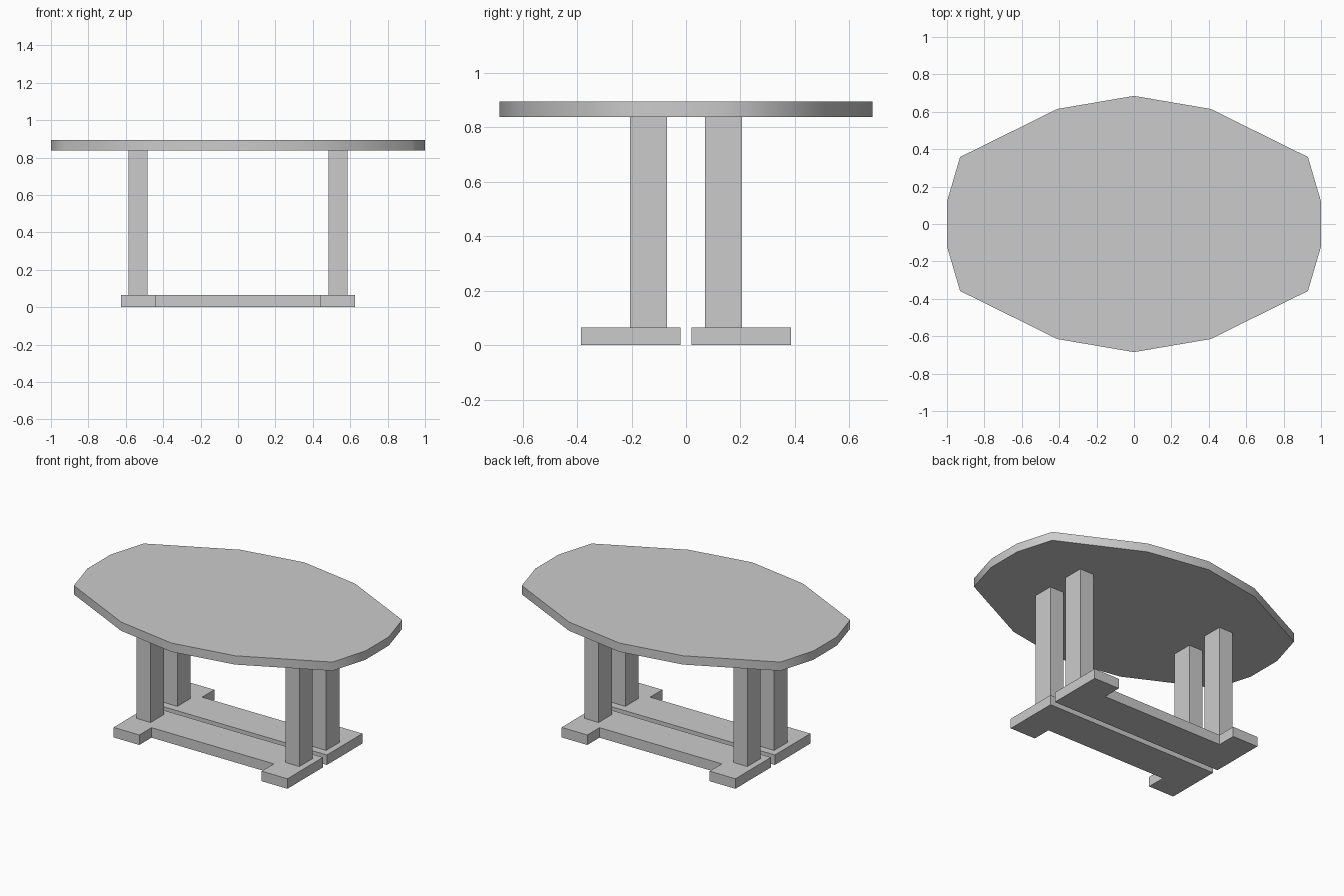
import bpy
import bmesh
import math

cube = bpy.data.objects.get("Cube")
if cube:
    bpy.data.objects.remove(cube, do_unlink=True)

grey = bpy.data.materials.new("plain grey")
grey.use_nodes = True
colour = (0.6, 0.6, 0.6, 1)
grey.diffuse_color = colour
grey.node_tree.nodes["Principled BSDF"].inputs["Base Color"].default_value = colour


def prism(name, outline, bottom, top):
    """Extrude a counter-clockwise xy outline between two heights."""
    bm = bmesh.new()
    face = bm.faces.new([bm.verts.new((x, y, bottom)) for x, y in outline])
    result = bmesh.ops.extrude_face_region(bm, geom=[face])
    for item in result["geom"]:
        if isinstance(item, bmesh.types.BMVert):
            item.co.z = top
    bmesh.ops.recalc_face_normals(bm, faces=bm.faces)
    mesh = bpy.data.meshes.new(name)
    bm.to_mesh(mesh)
    bm.free()
    mesh.materials.append(grey)
    obj = bpy.data.objects.new(name, mesh)
    bpy.context.collection.objects.link(obj)
    return obj


def rectangle(x0, x1, y0, y1):
    return [(x0, y0), (x1, y0), (x1, y1), (x0, y1)]


# Faceted oval top, mirrored from one quarter of its outline
quarter = [(1, 0.12), (0.93, 0.358), (0.41, 0.615)]
half = quarter + [(0, 0.685)] + [(-x, y) for x, y in reversed(quarter)]
tabletop = prism("tabletop", half + [(-x, -y) for x, y in half], 0.838, 0.895)
bpy.ops.object.select_all(action="DESELECT")
tabletop.select_set(True)
bpy.context.view_layer.objects.active = tabletop
bpy.ops.object.shade_smooth_by_angle(angle=math.radians(60))

# Two U-shaped bases with feet pointing outwards, and a pair of legs on each
base = [(-0.625, 0.02), (0.625, 0.02), (0.625, 0.385), (0.44, 0.385),
        (0.44, 0.26), (-0.44, 0.26), (-0.44, 0.385), (-0.625, 0.385)]
for depth, sy in (("back", 1), ("front", -1)):
    prism(depth + "_base", [(x, sy * y) for x, y in base], 0, 0.065)
    for side, sx in (("left", 1), ("right", -1)):
        leg = [(sx * x, sy * y) for x, y in rectangle(0.485, 0.585, 0.07, 0.205)]
        prism(f"{depth}_{side}_leg", leg, 0.065, 0.838)
